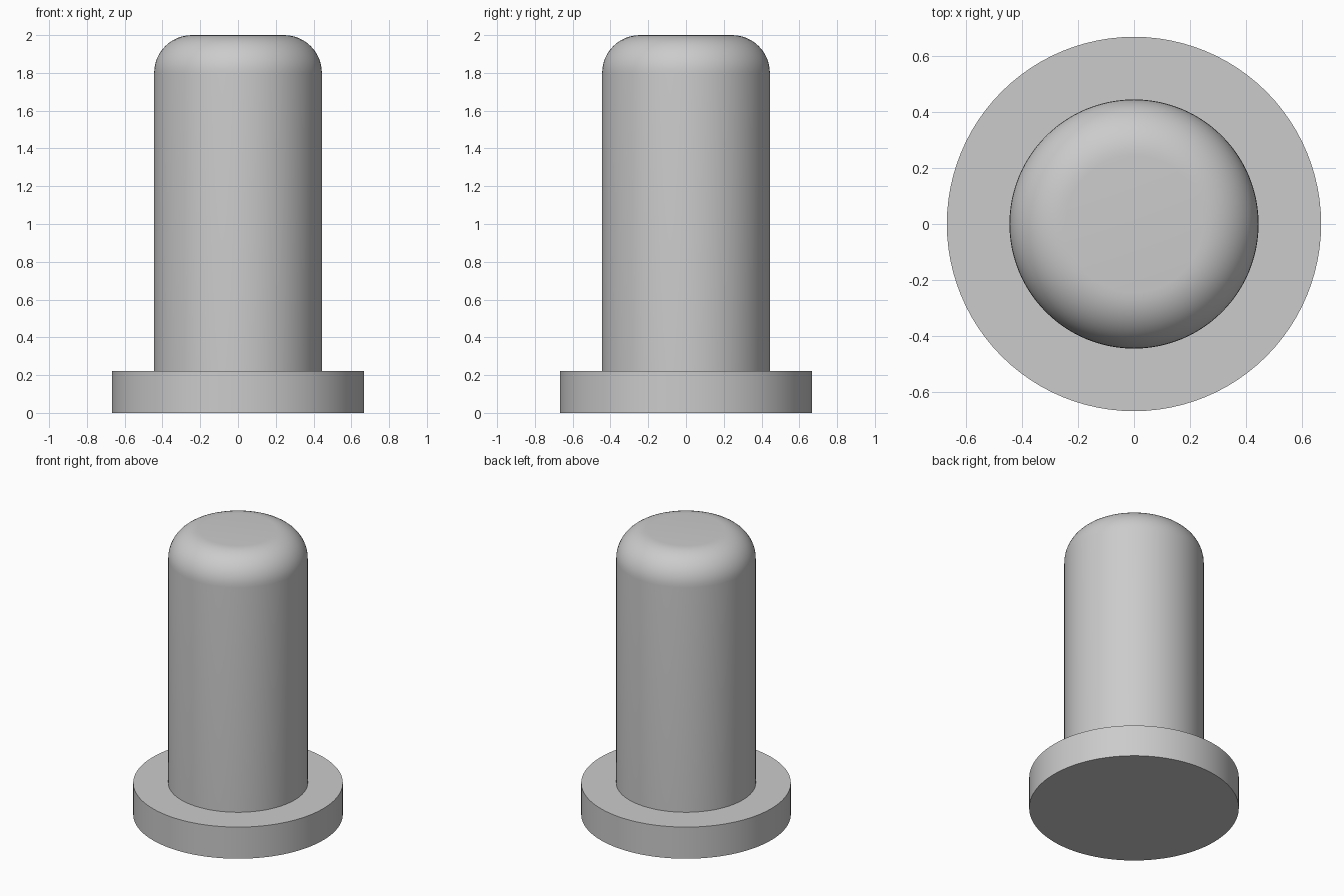
import bpy, bmesh, math

cube = bpy.data.objects.get("Cube")
if cube:
    bpy.data.objects.remove(cube, do_unlink=True)

FLANGE_R, FLANGE_H = 0.667, 0.222
PIN_R, TOP, ROUND = 0.444, 2.0, 0.2
SIDES, STEPS = 96, 12

grey = bpy.data.materials.new("plain grey")
grey.use_nodes = True
colour = (0.6, 0.6, 0.6, 1)
grey.diffuse_color = colour
grey.node_tree.nodes["Principled BSDF"].inputs["Base Color"].default_value = colour

# Half profile: flange, straight shank, rounded shoulder, flat tip
profile = [(0, 0), (FLANGE_R, 0), (FLANGE_R, FLANGE_H), (PIN_R, FLANGE_H)]
for i in range(STEPS + 1):
    a = math.pi / 2 * i / STEPS
    profile.append((PIN_R - ROUND + ROUND * math.cos(a),
                    TOP - ROUND + ROUND * math.sin(a)))
profile.append((0, TOP))

# Revolve the profile into one solid
bm = bmesh.new()
verts = [bm.verts.new((r, 0, z)) for r, z in profile]
edges = [bm.edges.new(pair) for pair in zip(verts, verts[1:])]
bmesh.ops.spin(bm, geom=verts + edges, cent=(0, 0, 0), axis=(0, 0, 1),
               angle=math.tau, steps=SIDES, use_merge=True)
bmesh.ops.remove_doubles(bm, verts=bm.verts, dist=0.0001)
bmesh.ops.recalc_face_normals(bm, faces=bm.faces)
mesh = bpy.data.meshes.new("flanged_pin")
bm.to_mesh(mesh)
bm.free()
mesh.materials.append(grey)

pin = bpy.data.objects.new("flanged_pin", mesh)
bpy.context.collection.objects.link(pin)
bpy.context.view_layer.objects.active = pin
pin.select_set(True)
bpy.ops.object.shade_smooth_by_angle(angle=math.radians(30))
